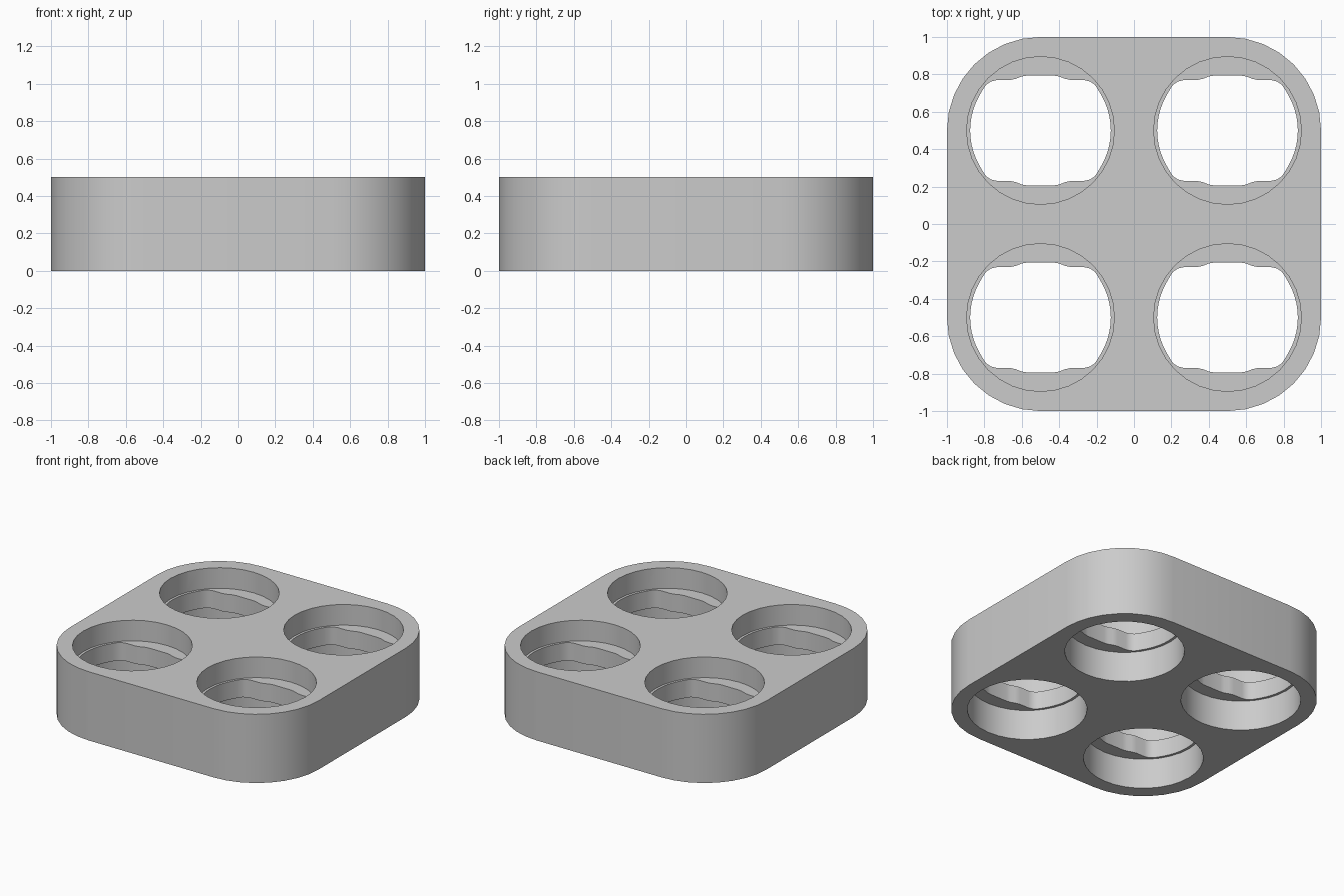
import bpy
import bmesh
from math import cos, sin, pi, radians

cube = bpy.data.objects.get("Cube")
if cube:
    bpy.data.objects.remove(cube, do_unlink=True)

HEIGHT = 0.5
TOP_FLOOR = 0.35      # underside of the upper recesses
BOTTOM_ROOF = 0.22    # ceiling of the lower recesses
CENTRES = [(x, y) for x in (-0.5, 0.5) for y in (-0.5, 0.5)]

grey = bpy.data.materials.new("plain_grey")
grey.use_nodes = True
GREY = (0.6, 0.6, 0.6, 1)
grey.diffuse_color = GREY
grey.node_tree.nodes["Principled BSDF"].inputs["Base Color"].default_value = GREY


def circle(radius, count=32):
    return [(radius * cos(2 * pi * i / count), radius * sin(2 * pi * i / count))
            for i in range(count)]


def mirror_quadrant(pts):
    """Close a first-quadrant outline (from the x axis to the y axis) all round."""
    half = pts + [(-x, y) for x, y in reversed(pts[:-1])]
    return half + [(x, -y) for x, y in reversed(half[1:-1])]


def prism(name, outline, z0, z1, centres=((0, 0),)):
    """Extrude an outline from z0 to z1 at each centre."""
    bm = bmesh.new()
    for cx, cy in centres:
        face = bm.faces.new([bm.verts.new((x + cx, y + cy, z0)) for x, y in outline])
        ext = bmesh.ops.extrude_face_region(bm, geom=[face], use_keep_orig=True)
        top = [g for g in ext["geom"] if isinstance(g, bmesh.types.BMVert)]
        bmesh.ops.translate(bm, verts=top, vec=(0, 0, z1 - z0))
    bmesh.ops.recalc_face_normals(bm, faces=bm.faces)
    mesh = bpy.data.meshes.new(name)
    bm.to_mesh(mesh)
    bm.free()
    mesh.materials.append(grey)
    obj = bpy.data.objects.new(name, mesh)
    bpy.context.collection.objects.link(obj)
    return obj


# Block with large rounded corners
corner = [(0.5 + 0.5 * cos(a * pi / 16), 0.5 + 0.5 * sin(a * pi / 16)) for a in range(9)]
outline = corner + [(-x, y) for x, y in reversed(corner)]
outline += [(-x, -y) for x, y in corner] + [(x, -y) for x, y in reversed(corner)]
block = prism("holder_block", outline, 0, HEIGHT)

# Shaped opening: round sides, with a shallow stepped flat at front and back
opening = [(0.376 * cos(radians(a)), 0.376 * sin(radians(a))) for a in range(0, 36, 6)]
opening += [(0.31, 0.215), (0.29, 0.245), (0.265, 0.262), (0.235, 0.269), (0.165, 0.269),
            (0.13, 0.277), (0.10, 0.289), (0.07, 0.294), (0, 0.294)]

cutters = [
    prism("opening_cutter", mirror_quadrant(opening), -0.1, HEIGHT + 0.1, CENTRES),
    prism("upper_recess_cutter", circle(0.395), TOP_FLOOR, HEIGHT + 0.1, CENTRES),
    prism("lower_recess_cutter", circle(0.395), -0.1, BOTTOM_ROOF, CENTRES),
]
for cutter in cutters:
    cutter.hide_render = True
    mod = block.modifiers.new(cutter.name, "BOOLEAN")
    mod.operation = "DIFFERENCE"
    mod.solver = "EXACT"
    mod.object = cutter

# Bake the cuts, then drop the cutters
bpy.context.view_layer.update()
graph = bpy.context.evaluated_depsgraph_get()
baked = bpy.data.meshes.new_from_object(block.evaluated_get(graph))
block.modifiers.clear()
block.data = baked
for cutter in cutters:
    bpy.data.objects.remove(cutter, do_unlink=True)

# Smooth the walls, keep the rims crisp
bpy.ops.object.select_all(action="DESELECT")
block.select_set(True)
bpy.context.view_layer.objects.active = block
bpy.ops.object.shade_smooth_by_angle(angle=radians(35))
